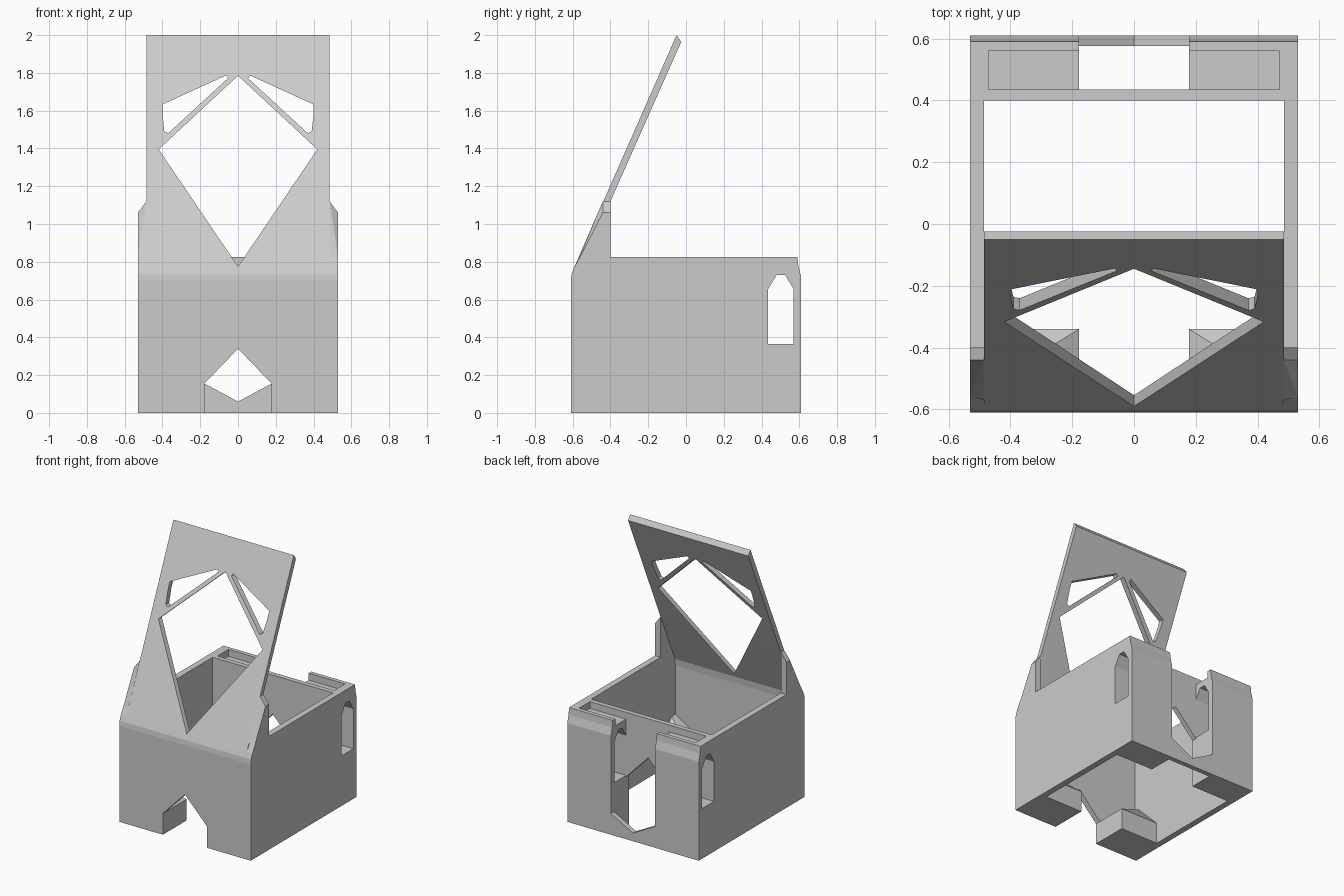
import bpy
import bmesh

cube = bpy.data.objects.get("Cube")
if cube:
    bpy.data.objects.remove(cube, do_unlink=True)

grey = bpy.data.materials.new("plain grey")
grey.use_nodes = True
COLOUR = (0.6, 0.6, 0.6, 1)
grey.diffuse_color = COLOUR
grey.node_tree.nodes["Principled BSDF"].inputs["Base Color"].default_value = COLOUR


def add_object(name, bm):
    bmesh.ops.recalc_face_normals(bm, faces=bm.faces)
    mesh = bpy.data.meshes.new(name)
    bm.to_mesh(mesh)
    bm.free()
    mesh.materials.append(grey)
    obj = bpy.data.objects.new(name, mesh)
    bpy.context.collection.objects.link(obj)
    return obj


def prism(name, axis, outline, lo, hi):
    """Extrude an outline, (y, z) along x or (x, z) along y."""
    bm = bmesh.new()
    place = (lambda a, b, d: (d, a, b)) if axis == "x" else (lambda a, b, d: (a, d, b))
    face = bm.faces.new([bm.verts.new(place(a, b, lo)) for a, b in outline])
    grown = bmesh.ops.extrude_face_region(bm, geom=[face])
    verts = [g for g in grown["geom"] if isinstance(g, bmesh.types.BMVert)]
    bmesh.ops.translate(bm, verts=verts, vec=place(0, 0, hi - lo))
    return add_object(name, bm)


def block(name, x, y, z):
    return prism(name, "x", [(y[0], z[0]), (y[1], z[0]), (y[1], z[1]), (y[0], z[1])], *x)


def hull(name, points, side):
    bm = bmesh.new()
    for x, y, z in points:
        bm.verts.new((x * side, y, z))
    bmesh.ops.convex_hull(bm, input=bm.verts)
    bmesh.ops.dissolve_limit(bm, angle_limit=0.01, verts=bm.verts, edges=bm.edges)
    return add_object(name, bm)


def cut(obj, cutter):
    cutter.hide_render = True
    mod = obj.modifiers.new("cut", "BOOLEAN")
    mod.operation = "DIFFERENCE"
    mod.solver = "EXACT"
    mod.object = cutter
    bpy.context.view_layer.objects.active = obj
    bpy.ops.object.modifier_apply(modifier=mod.name)
    bpy.data.objects.remove(cutter, do_unlink=True)


def mirrored(points, side):
    return [(side * a, b) for a, b in points]


INNER, OUTER, SLOT, RIM = 0.485, 0.53, 0.178, 0.825
BEND = [(-0.61, 0), (-0.61, 0.7), (-0.606, 0.735), (-0.592, 0.77)]
BACK = [(0.59, RIM), (0.595, 0.775), (0.61, 0.72), (0.61, 0)]
ARCH = [(0.435, 0.365), (0.435, 0.655), (0.48, 0.73), (0.525, 0.73), (0.57, 0.655), (0.57, 0.365)]


def chevron(corner, apex):
    return [(-SLOT, -0.1), (-SLOT, corner), (0, apex), (SLOT, corner), (SLOT, -0.1)]


# Front wall running up into the leaning panel
panel = prism("front_panel", "x", BEND + [
    (-0.05, 2.0), (-0.025, 1.965), (-0.4, 1.12), (-0.565, 0.75), (-0.57, 0.7), (-0.57, 0)], -INNER, INNER)
cut(panel, prism("diamond_cutter", "y", [(0, 1.785), (0.42, 1.395), (0, 0.775), (-0.42, 1.395)], -0.8, 0.2))
cut(panel, prism("notch_cutter", "y", chevron(0.155, 0.34), -0.8, -0.4))
WING = [(0.4, 1.633), (0.063, 1.787), (0.053, 1.772), (0.37, 1.48), (0.39, 1.49), (0.4, 1.58)]
for side in (1, -1):
    cut(panel, prism("wing_cutter", "y", mirrored(WING, side), -0.8, 0.2))

for side, label in ((1, "left"), (-1, "right")):
    # Side wall with its arched window
    lo, hi = sorted((INNER * side, OUTER * side))
    wall = prism(label + "_wall", "x", BEND + [(-0.561, RIM)] + BACK, lo, hi)
    cut(wall, prism("window_cutter", "x", ARCH, lo - 0.1, hi + 0.1))

    # Cheek bracing the panel above the side wall
    hull(label + "_cheek", [
        (INNER, -0.568, RIM), (INNER, -0.44, 1.12), (INNER, -0.4, 1.12), (INNER, -0.4, RIM),
        (OUTER, -0.561, RIM), (OUTER, -0.44, 1.06), (OUTER, -0.4, 1.06), (OUTER, -0.4, RIM)], side)

    # Hipped foot beside the front notch
    base = [(x, y, 0) for x in (SLOT, INNER) for y in (-0.57, -0.34)]
    hull(label + "_front_foot", base + [
        (SLOT, -0.57, 0.155), (SLOT, -0.34, 0.155), (INNER, -0.34, 0.155),
        (INNER, -0.53, 0.345), (INNER, -0.57, 0.345)], side)

# Rear body with central shaft, open slot, cable tunnel and top recesses
rear = prism("rear_body", "x", [(0.4, 0), (0.4, RIM)] + BACK, -INNER, INNER)
cut(rear, block("shaft_cutter", (-SLOT, SLOT), (0.435, 0.575), (-0.1, 1)))
cut(rear, prism("slot_cutter", "y", [
    (-SLOT, 1), (-SLOT, 0.155), (0, 0.06), (SLOT, 0.155), (SLOT, 1)], 0.55, 0.7))
cut(rear, prism("passage_cutter", "y", chevron(0.355, 0.54), 0.3, 0.5))
cut(rear, prism("tunnel_cutter", "x", ARCH, -0.6, 0.6))
cut(rear, block("recess_cutter", (-0.47, 0.47), (0.435, 0.56), (0.775, 1)))
